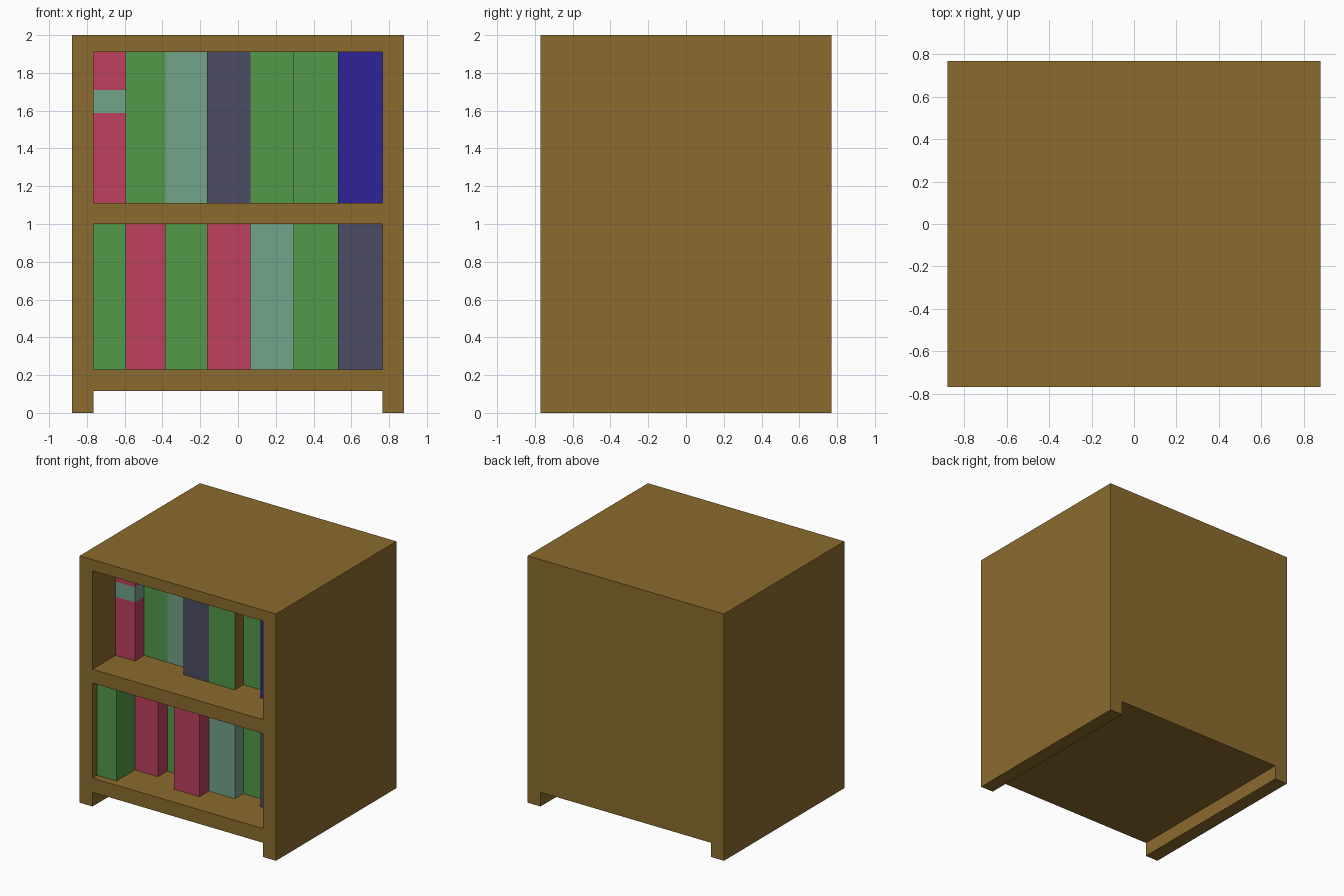
import bpy, bmesh

if "Cube" in bpy.data.objects:
    bpy.data.objects.remove(bpy.data.objects["Cube"])


def material(name, r, g, b):
    lin = [((c / 255 + 0.055) / 1.055) ** 2.4 for c in (r, g, b)]
    m = bpy.data.materials.new(name)
    m.diffuse_color = (*lin, 1)
    m.use_nodes = True
    m.node_tree.nodes["Principled BSDF"].inputs["Base Color"].default_value = m.diffuse_color
    return m


WOOD = material("brown wood", 139, 107, 46)
RED = material("crimson", 190, 65, 95)
GREEN = material("green", 82, 152, 73)
TEAL = material("sage", 115, 163, 137)
SLATE = material("slate", 76, 75, 99)
BLUE = material("deep blue", 46, 34, 152)


def box(name, x, y, z, *mats, cuts=()):
    """Box from min/max ranges, optionally sliced at heights."""
    bm = bmesh.new()
    bmesh.ops.create_cube(bm, size=1)
    for v in bm.verts:
        v.co = [lo + (c + 0.5) * (hi - lo) for c, (lo, hi) in zip(v.co, (x, y, z))]
    for h in cuts:
        bmesh.ops.bisect_plane(bm, geom=bm.verts[:] + bm.edges[:] + bm.faces[:],
                               plane_co=(0, 0, h), plane_no=(0, 0, 1))
    me = bpy.data.meshes.new(name)
    bm.to_mesh(me)
    bm.free()
    for m in mats:
        me.materials.append(m)
    ob = bpy.data.objects.new(name, me)
    bpy.context.collection.objects.link(ob)
    return ob


# Cabinet: solid block with two shelf recesses and a gap between the feet
INNER = 0.765
BACK = -0.30
SHELVES = {"lower": (0.23, 1.0), "upper": (1.112, 1.91)}
cabinet = box("cabinet", (-0.88, 0.88), (-0.77, 0.77), (0, 2), WOOD)
cutters = [box("foot_gap_cutter", (-INNER, INNER), (-1, 1), (-0.2, 0.115), WOOD)]
for name, z in SHELVES.items():
    cutters.append(box(name + "_recess_cutter", (-INNER, INNER), (-1, BACK), z, WOOD))
bpy.context.view_layer.objects.active = cabinet
for c in cutters:
    mod = cabinet.modifiers.new("cut", 'BOOLEAN')
    mod.operation = 'DIFFERENCE'
    mod.solver = 'EXACT'
    mod.object = c
    bpy.ops.object.modifier_apply(modifier=mod.name)
    bpy.data.objects.remove(c)

# Books: shared widths, each row with its own colours and front positions
EDGES = [-INNER, -0.592, -0.385, -0.165, 0.065, 0.297, 0.53, INNER]
ROWS = {
    "upper": [(RED, -0.475), (GREEN, -0.355), (TEAL, -0.355), (SLATE, -0.465),
              (GREEN, -0.465), (GREEN, -0.355), (BLUE, -0.47)],
    "lower": [(GREEN, -0.71), (RED, -0.475), (GREEN, -0.355), (RED, -0.585),
              (TEAL, -0.465), (GREEN, -0.355), (SLATE, -0.47)],
}
BAND = (1.587, 1.71)
for row, books in ROWS.items():
    for i, (mat, front) in enumerate(books):
        banded = row == "upper" and i == 0
        extra = TEAL if banded else WOOD
        ob = box(f"{row}_book_{i + 1}", (EDGES[i], EDGES[i + 1]), (front, BACK),
                 SHELVES[row], mat, extra, cuts=BAND if banded else ())
        for p in ob.data.polygons:
            # band around the first book
            if banded and BAND[0] < p.center.z < BAND[1]:
                p.material_index = 1
            # bare wood on one book's right side
            if row == "upper" and i == 4 and p.normal.x > 0.5:
                p.material_index = 1
